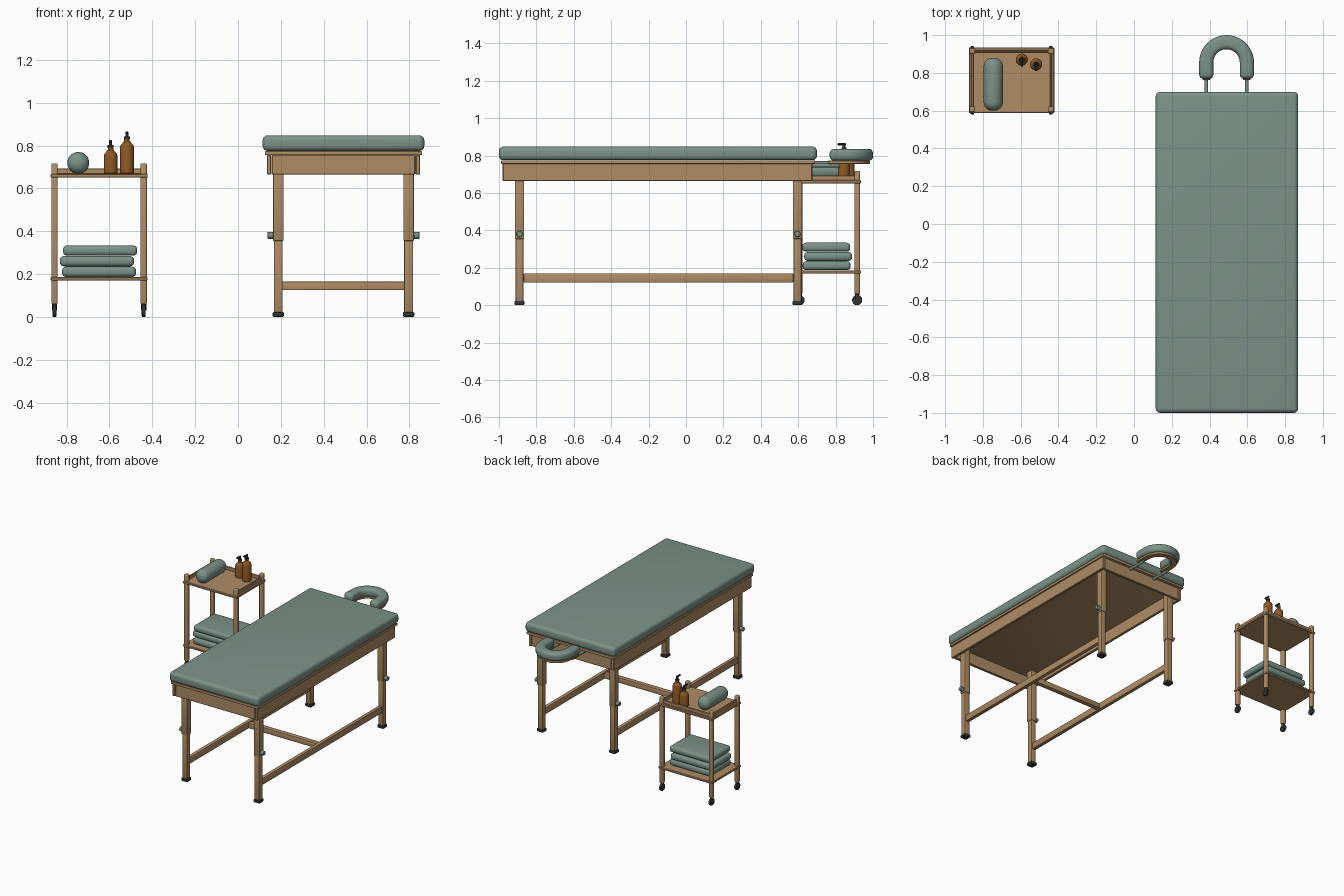
import bpy, bmesh, math
from mathutils import Matrix, Vector

cube = bpy.data.objects.get("Cube")
if cube:
    bpy.data.objects.remove(cube, do_unlink=True)


def material(name, rgb):
    m = bpy.data.materials.new(name)
    m.use_nodes = True
    m.diffuse_color = (*rgb, 1)
    bsdf = next(n for n in m.node_tree.nodes if n.type == 'BSDF_PRINCIPLED')
    bsdf.inputs["Base Color"].default_value = (*rgb, 1)
    return m


SAGE = material("sage_fabric", (0.20, 0.29, 0.25))
WOOD = material("beech_wood", (0.43, 0.265, 0.13))
AMBER = material("amber_glass", (0.27, 0.10, 0.018))
DARK = material("dark_rubber", (0.03, 0.033, 0.037))


def finish(name, bm, mat):
    bmesh.ops.recalc_face_normals(bm, faces=bm.faces)
    mesh = bpy.data.meshes.new(name)
    bm.to_mesh(mesh)
    bm.free()
    mesh.materials.append(mat)
    ob = bpy.data.objects.new(name, mesh)
    bpy.context.collection.objects.link(ob)
    bpy.ops.object.select_all(action='DESELECT')
    ob.select_set(True)
    bpy.context.view_layer.objects.active = ob
    bpy.ops.object.shade_smooth_by_angle(angle=math.radians(35))
    return ob


def box(name, lo, hi, mat, bevel=0.003, segs=1):
    """Rounded box between two opposite corners."""
    bm = bmesh.new()
    lo, hi = Vector(lo), Vector(hi)
    size = Matrix.Diagonal((*(hi - lo), 1))
    bmesh.ops.create_cube(bm, size=1, matrix=Matrix.Translation((lo + hi) / 2) @ size)
    if bevel:
        bmesh.ops.bevel(bm, geom=bm.edges[:], offset=bevel, segments=segs,
                        profile=0.5, affect='EDGES')
    return finish(name, bm, mat)


def post(name, x, y, z0, z1, w, mat, bevel=0.004, segs=2):
    return box(name, (x - w / 2, y - w / 2, z0), (x + w / 2, y + w / 2, z1), mat, bevel, segs)


def rod(name, a, b, r, mat, bevel=0.0, sides=20):
    """Round bar from a to b."""
    a, b = Vector(a), Vector(b)
    turn = (b - a).to_track_quat('Z', 'Y').to_matrix().to_4x4()
    bm = bmesh.new()
    bmesh.ops.create_cone(bm, cap_ends=True, segments=sides, radius1=r, radius2=r,
                          depth=(b - a).length, matrix=Matrix.Translation((a + b) / 2) @ turn)
    if bevel:
        rims = [e for e in bm.edges if any(len(f.verts) > 4 for f in e.link_faces)]
        bmesh.ops.bevel(bm, geom=rims, offset=bevel, segments=6, profile=0.5, affect='EDGES')
    return finish(name, bm, mat)


def lathe(name, profile, loc, mat):
    """Spin (radius, height) points about the vertical."""
    bm = bmesh.new()
    verts = [bm.verts.new((r, 0, z)) for r, z in profile]
    edges = [bm.edges.new(p) for p in zip(verts, verts[1:])]
    bmesh.ops.spin(bm, geom=verts + edges, cent=(0, 0, 0), axis=(0, 0, 1),
                   angle=math.tau, steps=24)
    bmesh.ops.remove_doubles(bm, verts=bm.verts, dist=0.0001)
    bmesh.ops.translate(bm, verts=bm.verts, vec=loc)
    return finish(name, bm, mat)


def horseshoe(name, cx, cy, y_end, r_out, r_in, z0, z1, mat, bevel, segs):
    """U-shaped pad, open toward the front."""
    n = 24
    arc = [math.pi * i / n for i in range(n + 1)]
    pts = [(cx + r_out, y_end)] + [(cx + r_out * math.cos(t), cy + r_out * math.sin(t)) for t in arc]
    pts += [(cx - r_out, y_end), (cx - r_in, y_end)]
    pts += [(cx + r_in * math.cos(t), cy + r_in * math.sin(t)) for t in reversed(arc)]
    pts += [(cx + r_in, y_end)]
    bm = bmesh.new()
    face = bm.faces.new([bm.verts.new((x, y, z0)) for x, y in pts])
    top = bmesh.ops.extrude_face_region(bm, geom=[face])
    bmesh.ops.translate(bm, verts=[v for v in top['geom'] if isinstance(v, bmesh.types.BMVert)],
                        vec=(0, 0, z1 - z0))
    bm.normal_update()
    sharp = [e for e in bm.edges if e.calc_face_angle(0) > 0.8]
    bmesh.ops.bevel(bm, geom=sharp, offset=bevel, segments=segs, profile=0.5, affect='EDGES')
    return finish(name, bm, mat)


# Table top: cushion, deck and apron
TX, Y0, Y1 = 0.492, -0.98, 0.675
box("table_cushion", (TX - .377, -1, .775), (TX + .377, .70, .848), SAGE, .024, 5)
box("table_deck", (TX - .367, -.988, .755), (TX + .367, .69, .774), WOOD, .004, 2)
for side, s in (("right", -1), ("left", 1)):
    xs = sorted((TX + s * .337, TX + s * .357))
    box(f"apron_{side}", (xs[0], Y0, .664), (xs[1], Y1, .757), WOOD)
for end, y in (("front", Y0 + .004), ("back", Y1 - .024)):
    box(f"apron_{end}", (TX - .335, y, .664), (TX + .335, y + .02, .757), WOOD)

# Telescopic legs with feet and adjusting knobs
LX, LEGS_Y = .304, (("front", -.89), ("back", .596))
for side, s in (("right", -1), ("left", 1)):
    x = TX + s * LX
    for end, y in LEGS_Y:
        tag = f"{end}_{side}"
        post(f"upper_leg_{tag}", x, y, .355, .757, .049, WOOD)
        post(f"lower_leg_{tag}", x, y, .015, .40, .041, WOOD)
        post(f"foot_{tag}", x, y, 0, .024, .053, DARK, .007, 2)
        rod(f"knob_{tag}", (x + s * .02, y, .381), (x + s * .05, y, .381), .016, SAGE, .003)
    box(f"side_stretcher_{side}", (x - .014, -.868, .12), (x + .014, .574, .17), WOOD, .004, 2)
box("cross_stretcher", (TX - .29, -.168, .125), (TX + .29, -.132, .165), WOOD, .004, 2)

# Face cradle: pad, backing and support rods
horseshoe("headrest_pad", .49, .855, .768, .145, .07, .772, .836, SAGE, .024, 5)
horseshoe("headrest_backing", .49, .855, .762, .128, .086, .755, .774, WOOD, .003, 1)
for side, s in (("right", -1), ("left", 1)):
    rod(f"headrest_rod_{side}", (.49 + s * .107, .62, .747), (.49 + s * .107, .82, .747), .010, SAGE)

# Trolley: shelves, posts, gallery rails and casters
CX, CY, PX, PY = -.648, .761, .208, .154
for name, z0, z1 in (("upper_shelf", .65, .668), ("lower_shelf", .17, .186)):
    box(name, (CX - .226, CY - .174, z0), (CX + .226, CY + .174, z1), WOOD)
for side, s in (("right", -1), ("left", 1)):
    x = CX + s * PX
    for end, t in (("front", -1), ("back", 1)):
        y, tag = CY + t * PY, f"{end}_{side}"
        post(f"trolley_post_{tag}", x, y, .06, .717, .03, WOOD, .007, 3)
        rod(f"caster_stem_{tag}", (x, y, .03), (x, y, .062), .012, DARK)
        rod(f"caster_wheel_{tag}", (x - .009, y, .027), (x + .009, y, .027), .027, DARK, .004)
    box(f"gallery_rail_{side}", (x - .006, CY - PY, .667), (x + .006, CY + PY, .694), WOOD)
box("gallery_rail_back", (CX - PX, CY + PY - .006, .667), (CX + PX, CY + PY + .006, .694), WOOD)

# Folded towels
for i, (dx, dy) in enumerate(((0, 0), (-.010, .008), (.005, -.002))):
    x, y, z = CX + dx, .752 + dy, .187 + i * .0495
    box(f"towel_{i + 1}", (x - .173, y - .128, z), (x + .173, y + .128, z + .048), SAGE, .019, 4)

# Bolster
rod("bolster", (-.745, .60, .719), (-.745, .88, .719), .051, SAGE, .045, 32)

# Pump bottles
for name, x, y, h in (("small_bottle", -.594, .87, .124), ("tall_bottle", -.518, .845, .165)):
    lathe(name, [(0, 0), (.028, 0), (.032, .004), (.032, h - .04), (.029, h - .03),
                 (.018, h - .018), (.013, h - .012), (.013, h), (0, h)], (x, y, .668), AMBER)
    z = .668 + h
    rod(f"{name}_collar", (x, y, z - .003), (x, y, z + .01), .014, DARK)
    rod(f"{name}_pump", (x, y, z), (x, y, z + .03), .007, DARK)
    box(f"{name}_nozzle", (x - .007, y - .036, z + .022), (x + .007, y + .01, z + .033), DARK)
